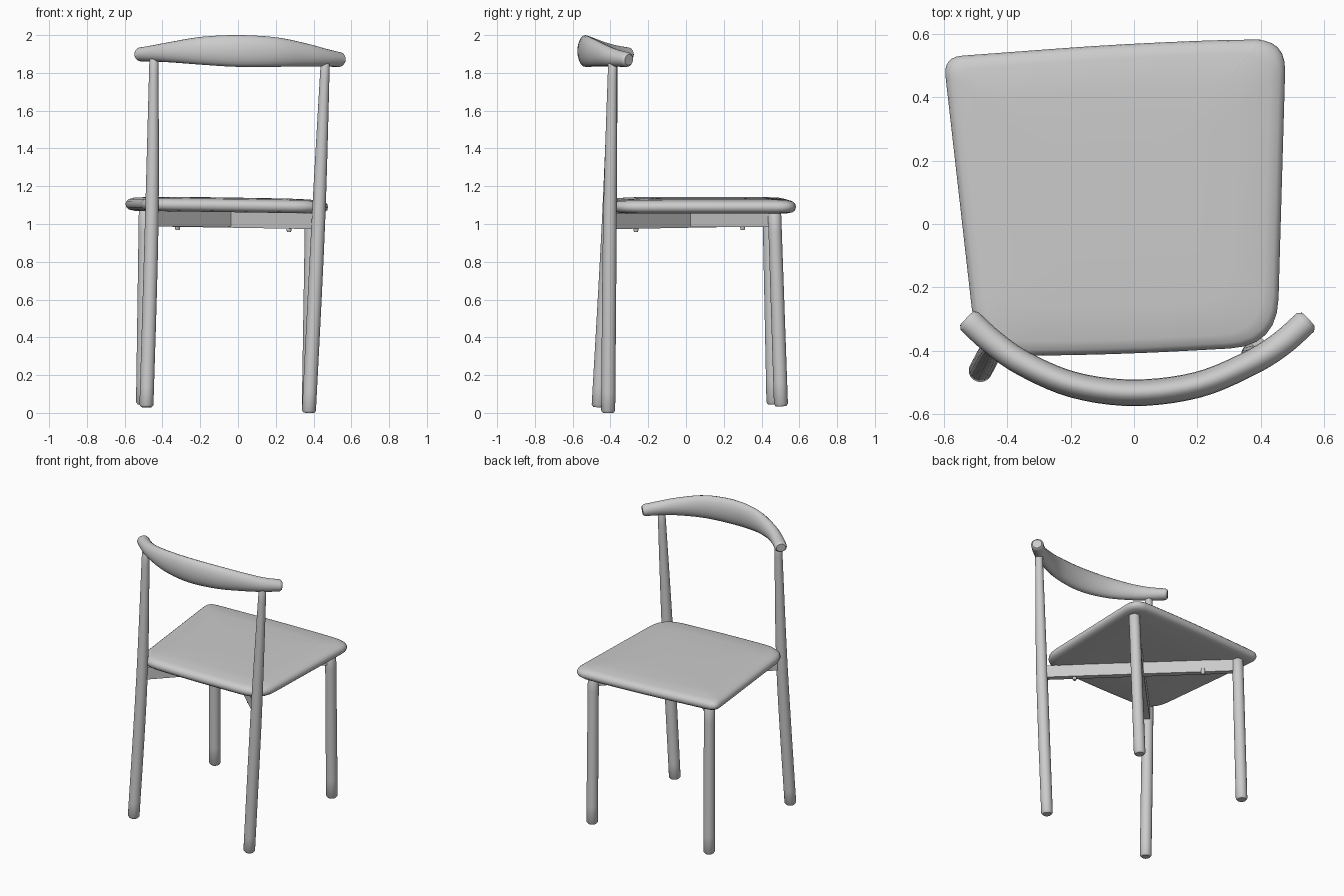
import bpy, bmesh, math
from mathutils import Vector

if "Cube" in bpy.data.objects:
    bpy.data.objects.remove(bpy.data.objects["Cube"])


def finish(name, bm, angle=40):
    bmesh.ops.recalc_face_normals(bm, faces=bm.faces)
    me = bpy.data.meshes.new(name)
    bm.to_mesh(me)
    bm.free()
    ob = bpy.data.objects.new(name, me)
    bpy.context.collection.objects.link(ob)
    bpy.ops.object.select_all(action='DESELECT')
    ob.select_set(True)
    bpy.context.view_layer.objects.active = ob
    bpy.ops.object.shade_smooth_by_angle(angle=math.radians(angle))
    return ob


def skin(bm, rings):
    """Bridge equal-length point rings and cap both ends."""
    vs = [[bm.verts.new(p) for p in r] for r in rings]
    n = len(vs[0])
    for a, b in zip(vs, vs[1:]):
        for i in range(n):
            j = (i + 1) % n
            bm.faces.new((a[i], a[j], b[j], b[i]))
    bm.faces.new(vs[0])
    bm.faces.new(vs[-1])


def spline(st, t):
    """Catmull-Rom through stations of any width."""
    i = min(int(t), len(st) - 2)
    f = t - i
    p0, p1, p2, p3 = (st[min(max(k, 0), len(st) - 1)] for k in range(i - 1, i + 3))
    return [0.5 * (2 * b + (c - a) * f + (2 * a - 5 * b + 4 * c - d) * f * f
                   + (3 * b - a - 3 * c + d) * f ** 3) for a, b, c, d in zip(p0, p1, p2, p3)]


def loft(name, stations, ref, steps=5, sides=20):
    """Rod with elliptical sections; a station is x, y, z, radius along ref, radius across."""
    end = len(stations) - 1
    ts = [k / steps for k in range(end * steps + 1)]
    pts = [spline(stations, t) for t in ts]
    rings = []
    for k, p in enumerate(pts):
        c = Vector(p[:3])
        tan = (Vector(pts[min(k + 1, len(pts) - 1)][:3]) - Vector(pts[max(k - 1, 0)][:3])).normalized()
        u = (ref - tan * ref.dot(tan)).normalized()
        v = tan.cross(u)

        def ring(shift, s):
            return [c + tan * shift + u * (p[3] * s * math.cos(a)) + v * (p[4] * s * math.sin(a))
                    for a in (2 * math.pi * i / sides for i in range(sides))]
        if k == 0:
            rings.append(ring(0, 0.75))
            rings.append(ring(0.012, 1))
        elif k == len(pts) - 1:
            rings.append(ring(-0.012, 1))
            rings.append(ring(0, 0.75))
        else:
            rings.append(ring(0, 1))
    bm = bmesh.new()
    skin(bm, rings)
    return finish(name, bm)


# Curved backrest, deep in the middle and round at the ends
loft("backrest", [
    (-0.528, -0.298, 1.897, 0.036, 0.040),
    (-0.450, -0.370, 1.903, 0.043, 0.040),
    (-0.350, -0.440, 1.910, 0.055, 0.040),
    (-0.190, -0.508, 1.917, 0.074, 0.041),
    (0.000, -0.533, 1.916, 0.084, 0.042),
    (0.200, -0.508, 1.910, 0.078, 0.041),
    (0.365, -0.440, 1.894, 0.060, 0.040),
    (0.465, -0.378, 1.880, 0.047, 0.040),
    (0.550, -0.302, 1.869, 0.038, 0.040)], Vector((0, 0, 1)))

# Legs: the two long ones carry the backrest
X = Vector((1, 0, 0))
legs = {
    "back_leg_left": [(-0.485, -0.463, 0.03, 0.037), (-0.457, -0.410, 1.0, 0.036), (-0.445, -0.385, 1.88, 0.024)],
    "back_leg_right": [(0.375, -0.412, 0.0, 0.037), (0.425, -0.403, 1.0, 0.036), (0.462, -0.388, 1.86, 0.024)],
    "front_leg_left": [(-0.503, 0.463, 0.045, 0.037), (-0.490, 0.440, 1.08, 0.035)],
    "front_leg_right": [(0.375, 0.503, 0.035, 0.037), (0.390, 0.468, 1.08, 0.035)],
}
for name, st in legs.items():
    loft(name, [(*s, s[3]) for s in st], X, steps=6)

# Crossed diagonal rails under the seat
for name, a, b in (("rail_a", (0.42, -0.40, 1.015), (-0.49, 0.44, 1.03)),
                   ("rail_b", (-0.455, -0.41, 1.03), (0.39, 0.47, 1.025))):
    a, b = Vector(a), Vector(b)
    side = (b - a).cross(Vector((0, 0, 1))).normalized() * 0.018
    up = Vector((0, 0, 0.042))
    bm = bmesh.new()
    skin(bm, [[e + side * i + up * j for i, j in ((-1, -1), (1, -1), (1, 1), (-1, 1))] for e in (a, b)])
    finish(name, bm, 30)

# Small screw heads on the rail
for i, (x, y, z) in enumerate(((-0.32, 0.30, 0.98), (0.27, -0.265, 0.97))):
    loft("screw_%d" % i, [(x, y, z - 0.012, 0.014, 0.014), (x, y, z + 0.03, 0.014, 0.014)], X, 1, 10)

# Cushioned seat: rounded outline stacked into a soft-edged slab
corners = [(-0.602, 0.527, 0.06), (-0.05, 0.568, 0.2), (0.30, 0.582, 0.1), (0.480, 0.582, 0.10),
           (0.452, -0.385, 0.15), (-0.05, -0.412, 0.2), (-0.495, -0.418, 0.15)]
outline = []
for k, (x, y, r) in enumerate(corners):
    c = Vector((x, y))
    prev = Vector(corners[k - 1][:2])
    nxt = Vector(corners[(k + 1) % len(corners)][:2])
    p, q = c + (prev - c).normalized() * r, c + (nxt - c).normalized() * r
    outline += [p * (1 - t) ** 2 + c * 2 * t * (1 - t) + q * t * t for t in (i / 6 for i in range(7))]
mid = Vector((-0.06, 0.08))
rings = []
for s, z in ((0.4, 1.066), (0.91, 1.062), (0.965, 1.068), (0.992, 1.08), (1, 1.096), (0.992, 1.112),
             (0.965, 1.124), (0.91, 1.132), (0.7, 1.138), (0.35, 1.140)):
    rings.append([(*(mid + (p - mid) * s), z - 0.015 * p.x * s) for p in outline])
bm = bmesh.new()
skin(bm, rings)
finish("seat", bm, 60)
